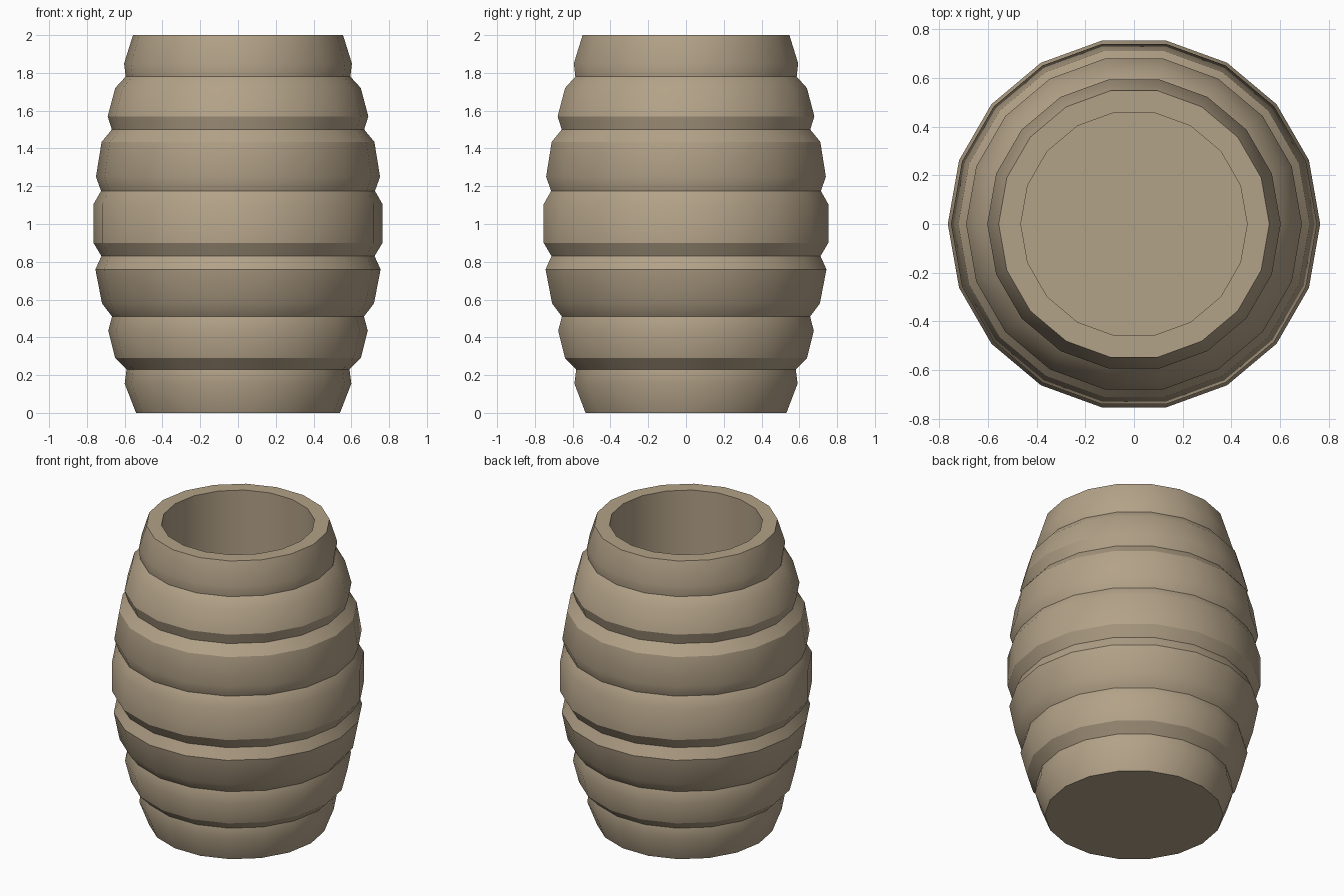
import bpy, bmesh, math

if "Cube" in bpy.data.objects:
    bpy.data.objects.remove(bpy.data.objects["Cube"])

SIDES = 18

# outer wall from the base up: (radius, height)
outer = [(0.54, 0.0), (0.60, 0.155), (0.59, 0.23), (0.65, 0.29), (0.687, 0.435),
         (0.667, 0.51), (0.72, 0.58), (0.755, 0.76), (0.723, 0.83), (0.765, 0.90),
         (0.765, 1.105), (0.725, 1.175), (0.752, 1.25), (0.722, 1.435), (0.668, 1.50),
         (0.69, 1.57), (0.65, 1.72), (0.595, 1.78), (0.603, 1.85), (0.556, 2.0)]
# rim and hollow inside
inner = [(0.465, 2.0), (0.465, 0.1)]

wood = bpy.data.materials.new("tan_wood")
wood.diffuse_color = (0.45, 0.36, 0.245, 1)
wood.use_nodes = True
wood.node_tree.nodes["Principled BSDF"].inputs["Base Color"].default_value = wood.diffuse_color

# spin the profile into rings joined by quads, capped at base and inner floor
bm = bmesh.new()
rings = []
for r, z in outer + inner:
    rings.append([bm.verts.new((r * math.cos(2 * math.pi * i / SIDES),
                                r * math.sin(2 * math.pi * i / SIDES), z))
                  for i in range(SIDES)])
for a, b in zip(rings, rings[1:]):
    for i in range(SIDES):
        j = (i + 1) % SIDES
        bm.faces.new((a[i], a[j], b[j], b[i]))
bm.faces.new(rings[0][::-1])
bm.faces.new(rings[-1])
bmesh.ops.recalc_face_normals(bm, faces=bm.faces)

mesh = bpy.data.meshes.new("barrel")
bm.to_mesh(mesh)
bm.free()
mesh.materials.append(wood)
barrel = bpy.data.objects.new("barrel", mesh)
bpy.context.collection.objects.link(barrel)

# smooth around the bands, crisp at grooves and ridges
bpy.context.view_layer.objects.active = barrel
barrel.select_set(True)
bpy.ops.object.shade_smooth_by_angle(angle=math.radians(30))
